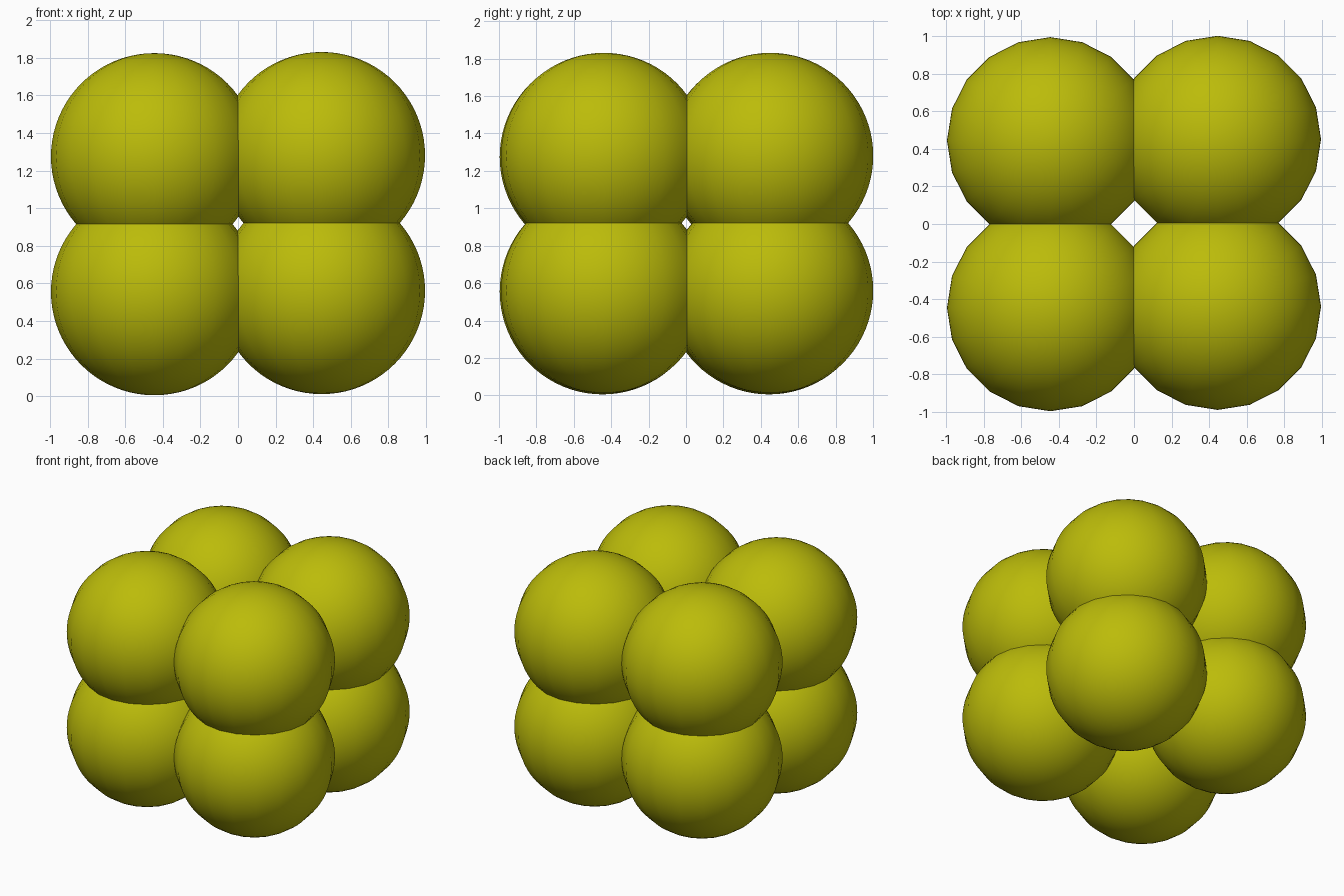
import bpy

if "Cube" in bpy.data.objects:
    bpy.data.objects.remove(bpy.data.objects["Cube"])

# Shared colour
mat = bpy.data.materials.new("olive_yellow")
mat.diffuse_color = (0.5, 0.5, 0.003, 1)
mat.use_nodes = True
mat.node_tree.nodes["Principled BSDF"].inputs["Base Color"].default_value = mat.diffuse_color

RADIUS = 0.55
SPACING = 0.445


def ball(name, x, y, z):
    bpy.ops.mesh.primitive_uv_sphere_add(segments=20, ring_count=40,
                                         radius=RADIUS, location=(x, y, z))
    ob = bpy.context.object
    ob.name = name
    ob.data.materials.append(mat)
    bpy.ops.object.shade_smooth()


# Two layers of four overlapping balls; the right column sits slightly off
for level, z in (("lower", 0.555), ("upper", 1.275)):
    for side, sx, dy, dz in (("left", -1, -0.001, 0.0), ("right", 1, 0.006, 0.006)):
        for depth, sy in (("front", -1), ("back", 1)):
            ball(f"{level}_{depth}_{side}_ball", sx * SPACING,
                 sy * SPACING + dy, z + dz)
